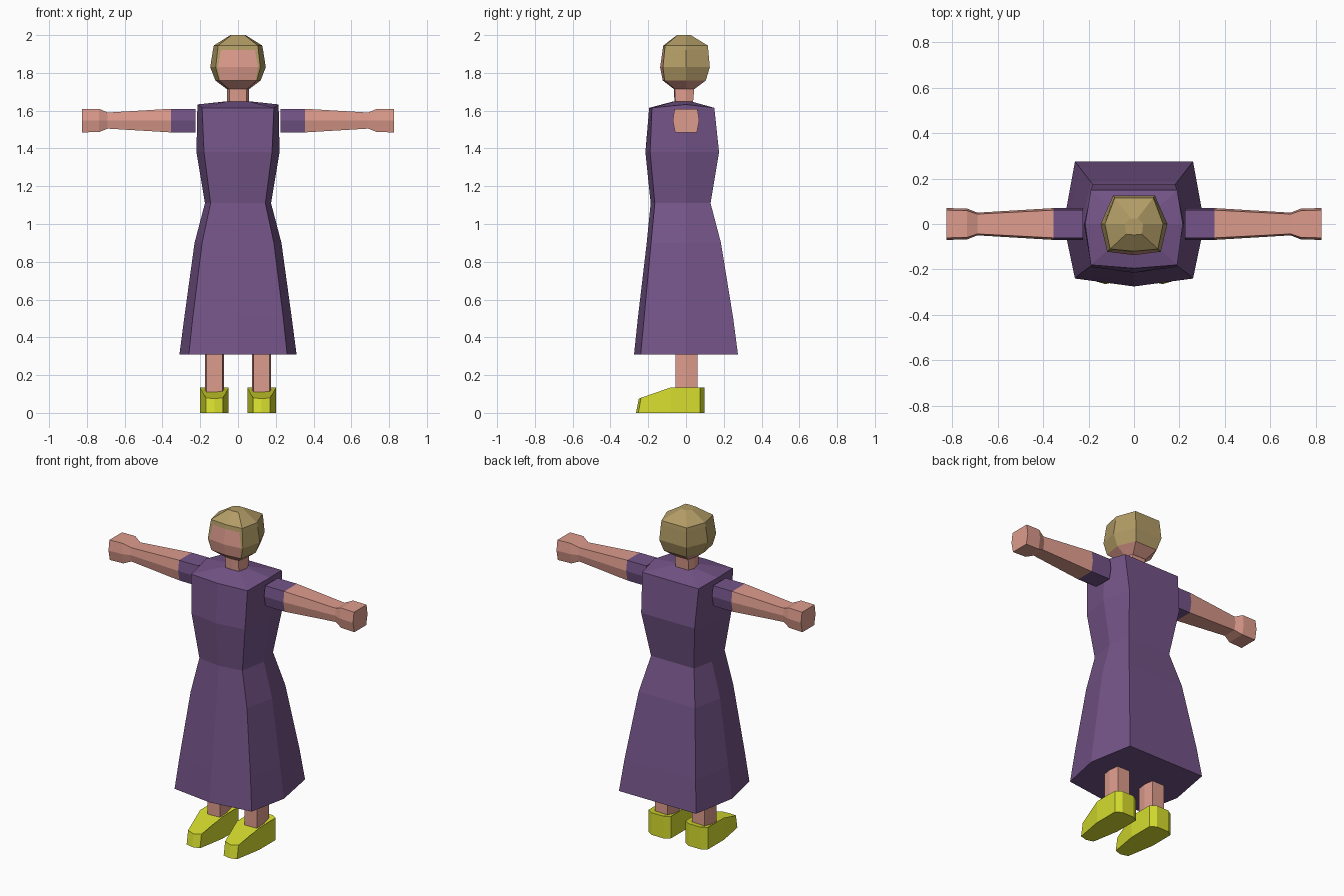
import bpy, bmesh

if "Cube" in bpy.data.objects:
    bpy.data.objects.remove(bpy.data.objects["Cube"])


def lin(c):
    return c / 12.92 if c <= 0.04045 else ((c + 0.055) / 1.055) ** 2.4


def material(name, r, g, b):
    m = bpy.data.materials.new(name)
    m.diffuse_color = (lin(r / 255), lin(g / 255), lin(b / 255), 1)
    m.use_nodes = True
    m.node_tree.nodes["Principled BSDF"].inputs["Base Color"].default_value = m.diffuse_color
    return m


PURPLE = material("purple_cloth", 116, 84, 136)
SKIN = material("skin", 222, 156, 141)
HAIR = material("blond_hair", 178, 156, 102)
YELLOW = material("yellow_shoe", 214, 221, 46)


def loft(name, rings, mats, rule=None):
    """Join equal-length rings of points into a closed, flat-shaded solid."""
    bm = bmesh.new()
    vs = [[bm.verts.new(p) for p in ring] for ring in rings]
    n = len(vs[0])
    for a, b in zip(vs, vs[1:]):
        for i in range(n):
            j = (i + 1) % n
            bm.faces.new((a[i], a[j], b[j], b[i]))
    bm.faces.new(vs[0][::-1])
    bm.faces.new(vs[-1])
    bmesh.ops.recalc_face_normals(bm, faces=bm.faces)
    if rule:
        for f in bm.faces:
            f.material_index = rule(f.calc_center_median(), f.normal)
    me = bpy.data.meshes.new(name)
    bm.to_mesh(me)
    bm.free()
    for m in mats:
        me.materials.append(m)
    ob = bpy.data.objects.new(name, me)
    bpy.context.collection.objects.link(ob)
    return ob


def body_ring(z, corner, side, front, front_corner, back, dz=0.0):
    """Seven-sided section: flat back, pointed sides, slightly bowed front."""
    return [(corner, back, z), (-corner, back, z), (-side, 0, z + dz),
            (-corner, front_corner, z), (0, front, z),
            (corner, front_corner, z), (side, 0, z + dz)]


# Dress, from hem to neckline
loft("dress", [
    body_ring(0.31, 0.26, 0.31, -0.275, -0.24, 0.275),
    body_ring(0.50, 0.24, 0.285, -0.255, -0.222, 0.25),
    body_ring(0.90, 0.19, 0.23, -0.208, -0.185, 0.185),
    body_ring(1.11, 0.145, 0.175, -0.187, -0.165, 0.13),
    body_ring(1.38, 0.18, 0.22, -0.215, -0.19, 0.175),
    body_ring(1.615, 0.19, 0.215, -0.195, -0.18, 0.15, 0.018),
    body_ring(1.648, 0.06, 0.075, -0.07, -0.065, 0.03),
], [PURPLE])

# Neck
loft("neck", [
    body_ring(1.62, 0.045, 0.058, -0.06, -0.055, 0.035),
    body_ring(1.73, 0.045, 0.058, -0.065, -0.06, 0.045),
], [SKIN])


# Head: extra front points outline the face opening inside the hair
def head_ring(z, corner, frame, side, front, front_corner, back, back_x):
    t = 1 - frame / corner
    fy = front_corner + (front - front_corner) * t
    return [(back_x, back, z), (-back_x, back, z), (-side, 0, z),
            (-corner, front_corner, z), (-frame, fy, z), (0, front, z),
            (frame, fy, z), (corner, front_corner, z), (side, 0, z)]


def head_colour(c, n):
    face = c.y < -0.1 and abs(c.x) < 0.08 and c.z < 1.92
    return 1 if c.z < 1.76 or face else 0


loft("head", [
    head_ring(1.715, 0.05, 0.045, 0.06, -0.065, -0.06, 0.045, 0.045),
    head_ring(1.76, 0.10, 0.093, 0.12, -0.123, -0.113, 0.105, 0.075),
    head_ring(1.83, 0.118, 0.106, 0.147, -0.137, -0.122, 0.126, 0.092),
    head_ring(1.92, 0.108, 0.09, 0.133, -0.124, -0.113, 0.118, 0.087),
    head_ring(1.945, 0.105, 0.086, 0.128, -0.12, -0.11, 0.115, 0.085),
    head_ring(2.0, 0.035, 0.03, 0.04, -0.048, -0.045, 0.025, 0.015),
], [HAIR, SKIN], head_colour)


# Arms and sleeves share a six-sided section
def arm_ring(x, low, high, half):
    mid = (low + high) / 2
    return [(x, -0.87 * half, high), (x, 0.87 * half, high), (x, half, mid),
            (x, 0.82 * half, low), (x, -0.82 * half, low), (x, -half, mid)]


# Shoe: outline of half-width against y, with a top that slopes to the toe
SHOE = [(-0.075, -0.08, 0.135), (-0.075, 0.075, 0.135), (-0.04, 0.097, 0.135),
        (0.04, 0.097, 0.135), (0.075, 0.075, 0.135), (0.075, -0.08, 0.135),
        (0.045, -0.238, 0.08), (0, -0.25, 0.075), (-0.045, -0.238, 0.08)]

for side, s in (("right", -1), ("left", 1)):
    loft(side + "_sleeve", [arm_ring(s * 0.225, 1.485, 1.61, 0.07),
                            arm_ring(s * 0.355, 1.485, 1.61, 0.07)], [PURPLE])
    loft(side + "_arm", [arm_ring(s * x, lo, hi, h) for x, lo, hi, h in (
        (0.355, 1.485, 1.61, 0.07), (0.69, 1.505, 1.59, 0.05),
        (0.735, 1.487, 1.61, 0.068), (0.825, 1.485, 1.608, 0.07))], [SKIN])
    cx = s * 0.125
    # Leg
    leg = [(-0.042, -0.055), (0.042, -0.055), (0.05, 0),
           (0.042, 0.06), (-0.042, 0.06), (-0.05, 0)]
    loft(side + "_leg", [[(cx + x, y, z) for x, y in leg]
                         for z in (0.1, 0.35)], [SKIN])
    # Shoe
    sole = [(cx + x, y * (1.06 if y < -0.2 else 1), 0) for x, y, z in SHOE]
    top = [(cx + x, y, z) for x, y, z in SHOE]
    loft(side + "_shoe", [sole, top], [YELLOW])
